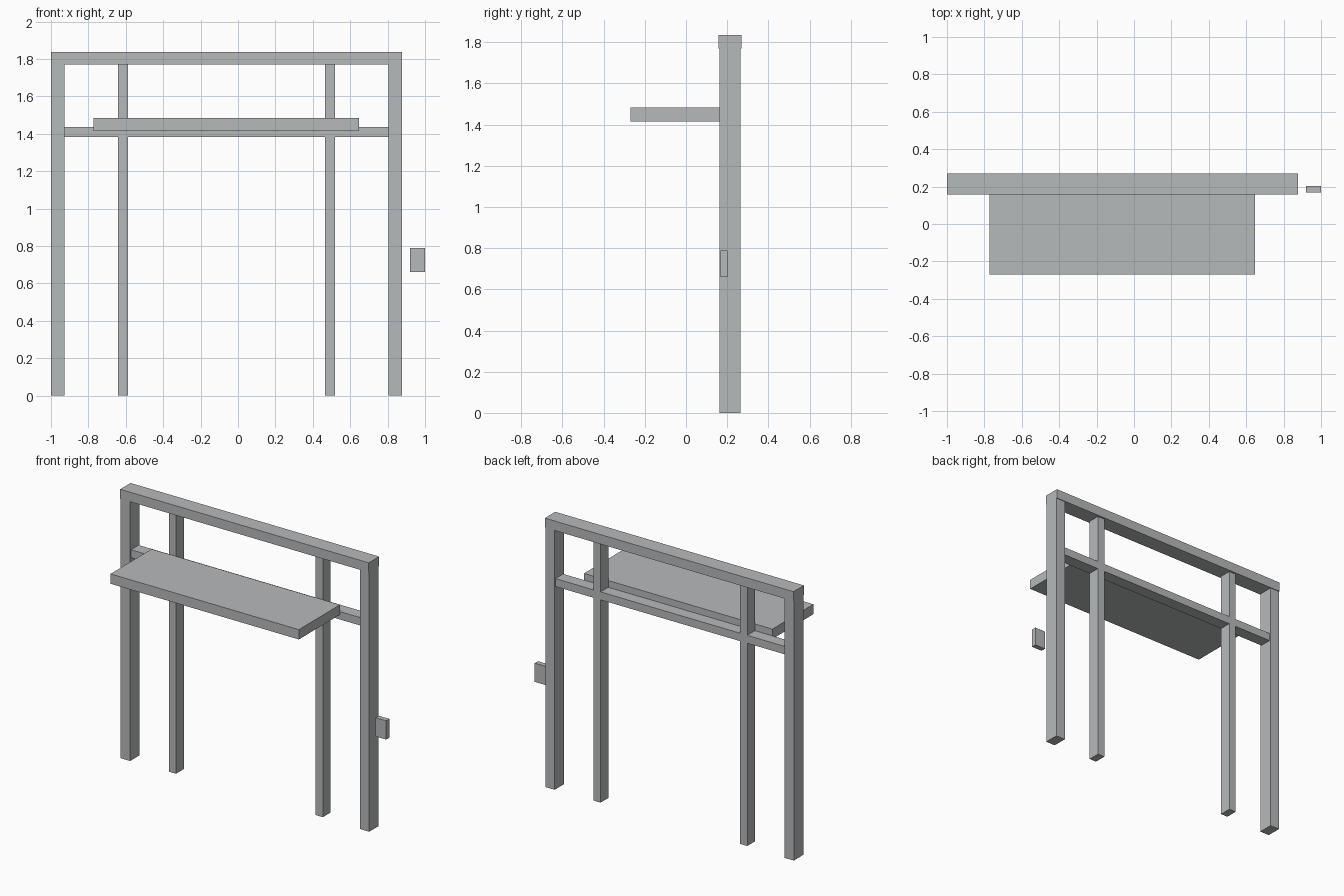
import bpy
import bmesh

if "Cube" in bpy.data.objects:
    bpy.data.objects.remove(bpy.data.objects["Cube"])

grey = bpy.data.materials.new("light grey")
grey.diffuse_color = (0.47, 0.49, 0.50, 1)
grey.use_nodes = True
grey.node_tree.nodes["Principled BSDF"].inputs["Base Color"].default_value = grey.diffuse_color


def box(name, x, y, z):
    """Box spanning the given (min, max) ranges."""
    bm = bmesh.new()
    bmesh.ops.create_cube(bm, size=1)
    for v in bm.verts:
        v.co = [r[0] if c < 0 else r[1] for c, r in zip(v.co, (x, y, z))]
    mesh = bpy.data.meshes.new(name)
    bm.to_mesh(mesh)
    bm.free()
    mesh.materials.append(grey)
    obj = bpy.data.objects.new(name, mesh)
    bpy.context.collection.objects.link(obj)
    return obj


MID = -0.0615           # centre line of the frame
BEAM_Z = (1.771, 1.836)
RAIL_Z = (1.383, 1.437)
INNER_Y = (0.173, 0.256)

# posts, mirrored about the frame centre
for side, label in ((-1, "left"), (1, "right")):
    def span(a, b):
        return tuple(sorted((MID + side * a, MID + side * b)))
    box(label + "_outer_post", span(0.867, 0.9375), (0.163, 0.265), (0, BEAM_Z[0]))
    box(label + "_inner_post_lower", span(0.527, 0.58), INNER_Y, (0, RAIL_Z[0]))
    box(label + "_inner_post_upper", span(0.527, 0.58), INNER_Y, (RAIL_Z[1], BEAM_Z[0]))

# horizontal members
box("top_beam", (-1.0, 0.876), (0.158, 0.27), BEAM_Z)
box("cross_rail", (MID - 0.867, MID + 0.867), INNER_Y, RAIL_Z)

# projecting shelf
box("shelf", (-0.773, 0.648), (-0.27, 0.173), (1.416, 1.483))

# small detached plate beside the right post
box("side_plate", (0.92, 1.0), (0.168, 0.202), (0.66, 0.788))
